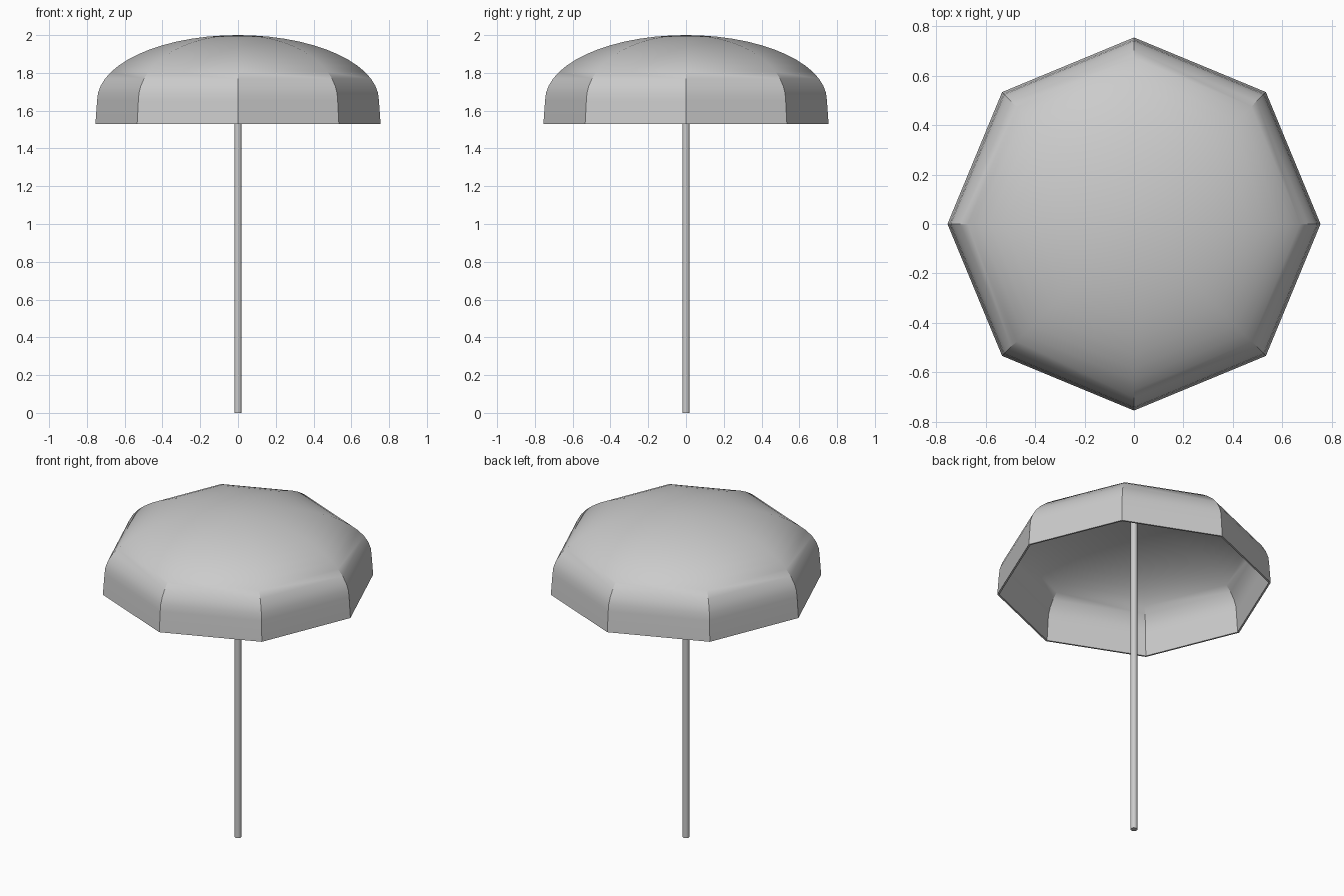
import bpy, bmesh
from math import sin, cos, pi, radians

if "Cube" in bpy.data.objects:
    bpy.data.objects.remove(bpy.data.objects["Cube"])

SIDES = 8


def finish(name, bm):
    bmesh.ops.recalc_face_normals(bm, faces=bm.faces)
    mesh = bpy.data.meshes.new(name)
    bm.to_mesh(mesh)
    bm.free()
    ob = bpy.data.objects.new(name, mesh)
    bpy.context.collection.objects.link(ob)
    bpy.ops.object.select_all(action='DESELECT')
    ob.select_set(True)
    bpy.context.view_layer.objects.active = ob
    bpy.ops.object.shade_smooth_by_angle(angle=radians(30))
    return ob


def dome_profile(a, b, rim_r, steps=14):
    # quarter ellipse from the apex outwards, then a nearly vertical valance
    pts = [(a * sin(t), 1.655 + b * cos(t))
           for t in (pi / 2 * i / steps for i in range(1, steps + 1))]
    return pts + [(rim_r, 1.53)]


# Canopy: closed eight-sided shell with outer skin, rim and inner skin
outer = dome_profile(0.746, 0.345, 0.755)
inner = dome_profile(0.735, 0.334, 0.744)
bm = bmesh.new()
rings = [[bm.verts.new((r * cos(2 * pi * k / SIDES), r * sin(2 * pi * k / SIDES), z))
          for k in range(SIDES)] for r, z in outer + inner[::-1]]
top = bm.verts.new((0, 0, 2.0))
under = bm.verts.new((0, 0, 1.989))
for k in range(SIDES):
    n = (k + 1) % SIDES
    for lo, hi in zip(rings, rings[1:]):
        bm.faces.new((lo[k], lo[n], hi[n], hi[k]))
    bm.faces.new((top, rings[0][n], rings[0][k]))
    bm.faces.new((under, rings[-1][k], rings[-1][n]))
finish("canopy", bm)

# Pole: slim round post from the floor up to the underside of the canopy
bm = bmesh.new()
bmesh.ops.create_cone(bm, cap_ends=True, segments=20, radius1=0.019,
                      radius2=0.019, depth=1.99)
bmesh.ops.translate(bm, verts=bm.verts, vec=(0, 0, 0.995))
finish("pole", bm)
